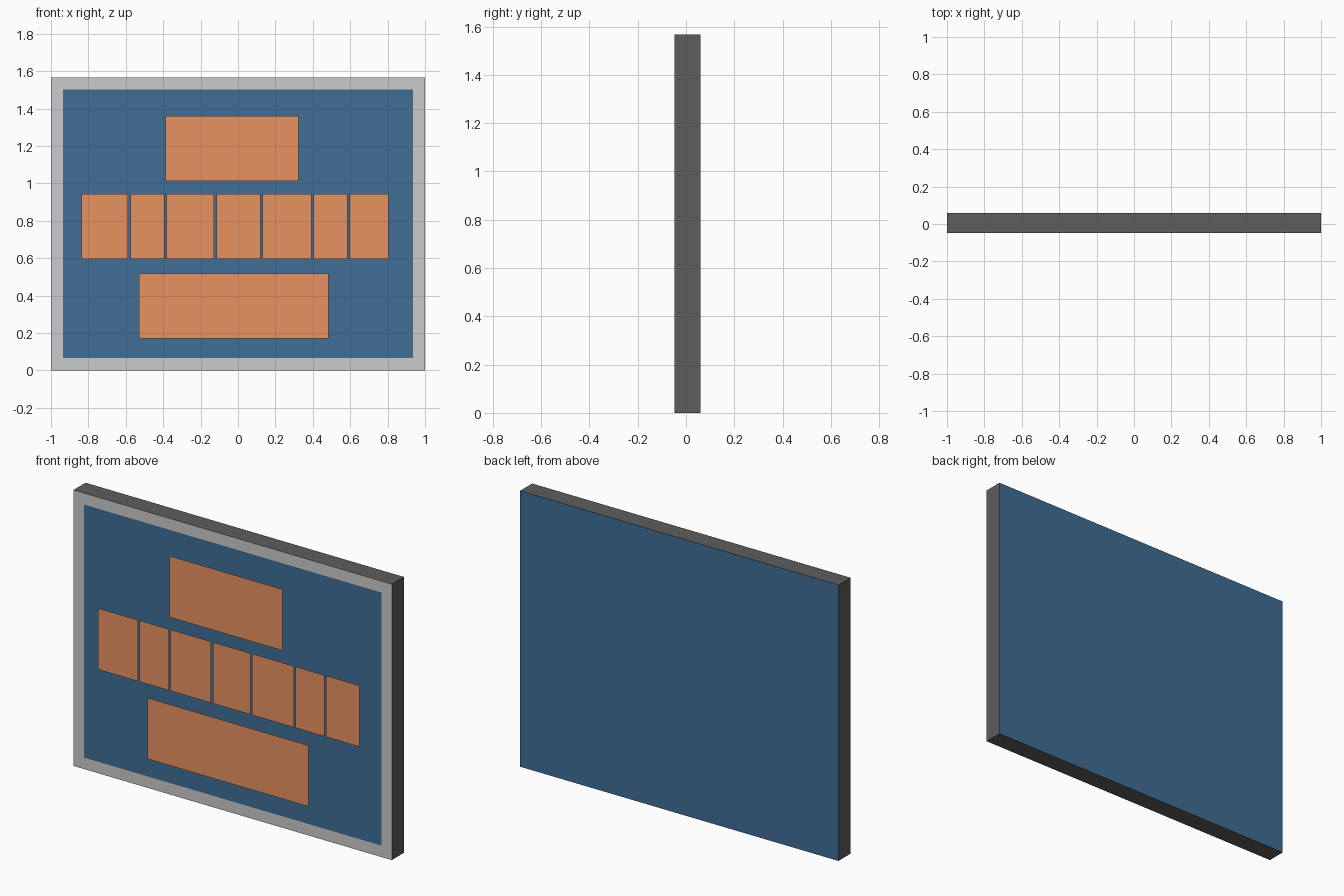
import bpy, bmesh
from mathutils import Vector

if "Cube" in bpy.data.objects:
    bpy.data.objects.remove(bpy.data.objects["Cube"])

HEIGHT = 1.567
FRONT, BACK, PLATE_Y = -0.048, 0.06, -0.06


def material(name, rgb):
    m = bpy.data.materials.new(name)
    m.diffuse_color = (*rgb, 1)
    m.use_nodes = True
    m.node_tree.nodes["Principled BSDF"].inputs["Base Color"].default_value = m.diffuse_color
    return m


def finish(bm, name, mats):
    me = bpy.data.meshes.new(name)
    bm.to_mesh(me)
    bm.free()
    for m in mats:
        me.materials.append(m)
    ob = bpy.data.objects.new(name, me)
    bpy.context.collection.objects.link(ob)
    return ob


blue = material("blue_paint", (0.05, 0.155, 0.30))
border = material("border_grey", (0.8, 0.8, 0.8))
dark = material("edge_grey", (0.11, 0.11, 0.11))
copper = material("copper_paint", (0.8, 0.29, 0.12))

# Sign board: dark edges, blue back, blue front panel inside a pale border
bm = bmesh.new()
bmesh.ops.create_cube(bm, size=1)
bmesh.ops.scale(bm, vec=(2, BACK - FRONT, HEIGHT), verts=bm.verts)
bmesh.ops.translate(bm, vec=(0, (FRONT + BACK) / 2, HEIGHT / 2), verts=bm.verts)
bm.normal_update()
for f in bm.faces:
    f.material_index = 0 if abs(f.normal.y) > 0.5 else 2
front = next(f for f in bm.faces if f.normal.y < -0.5)
rim = bmesh.ops.inset_region(bm, faces=[front], thickness=0.065, use_even_offset=True)
for f in rim["faces"]:
    f.material_index = 1
finish(bm, "sign_board", [blue, border, dark])


# Thin flat plates floating just in front of the board, one object per row
def plate_row(name, z0, z1, spans):
    bm = bmesh.new()
    for x0, x1 in spans:
        corners = ((x0, z0), (x1, z0), (x1, z1), (x0, z1))
        bm.faces.new([bm.verts.new(Vector((x, PLATE_Y, z))) for x, z in corners])
    finish(bm, name, [copper])


plate_row("top_plate", 1.013, 1.361, [(-0.388, 0.323)])
plate_row("middle_plates", 0.596, 0.944, [
    (-0.838, -0.587), (-0.576, -0.393), (-0.383, -0.128), (-0.116, 0.120),
    (0.130, 0.393), (0.403, 0.586), (0.596, 0.804)])
plate_row("bottom_plate", 0.171, 0.518, [(-0.528, 0.484)])
